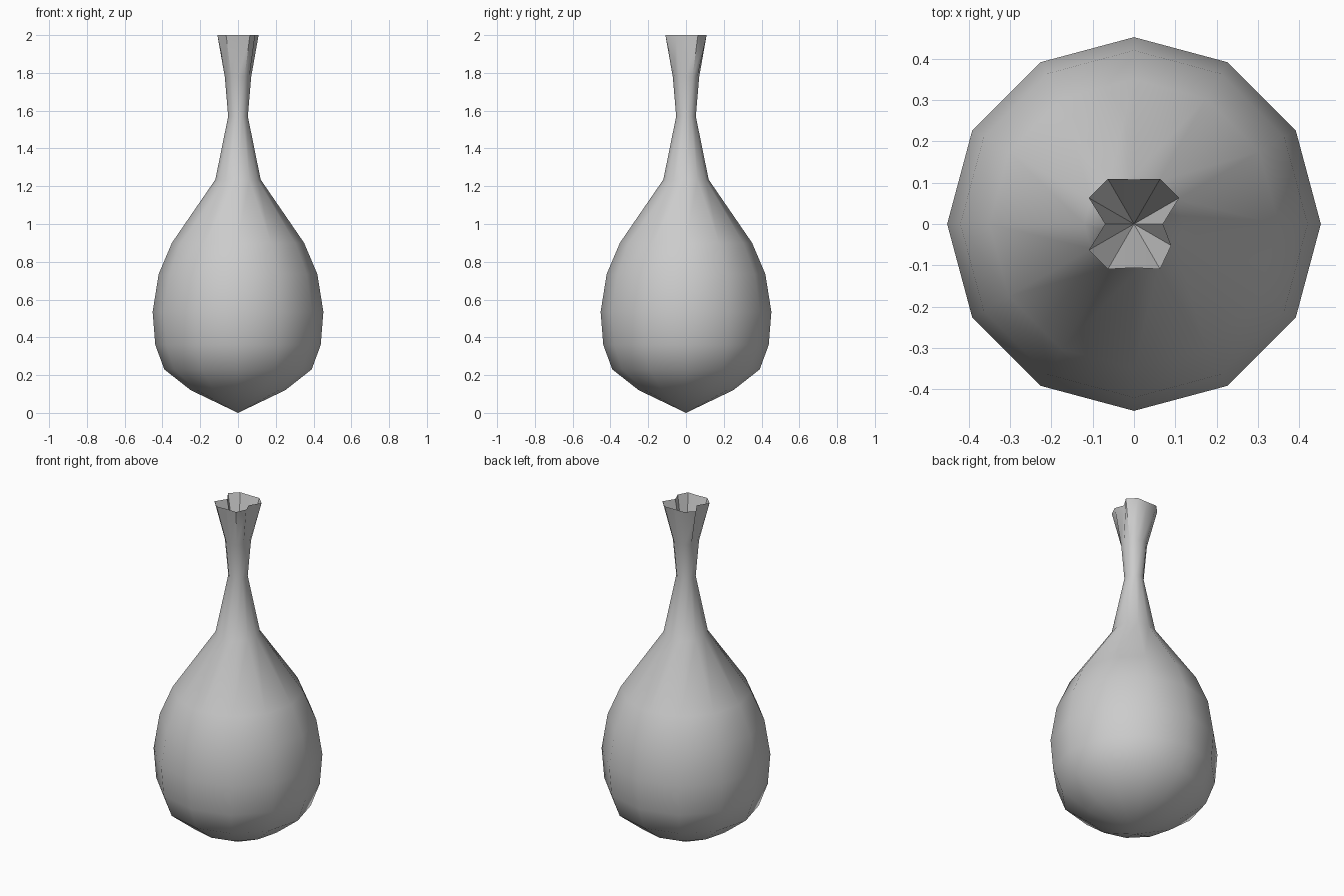
import bpy, bmesh
from math import cos, sin, radians

cube = bpy.data.objects.get("Cube")
if cube:
    bpy.data.objects.remove(cube, do_unlink=True)

SIDES = 12
STEP = 360 / SIDES

# Plain grey material
grey = bpy.data.materials.new("plain grey")
grey.use_nodes = True
colour = (0.6, 0.6, 0.6, 1)
grey.diffuse_color = colour
grey.node_tree.nodes["Principled BSDF"].inputs["Base Color"].default_value = colour

# Body profile (radius, height), from just above the bottom tip to the flare
profile = [(0.25, 0.12), (0.39, 0.23), (0.438, 0.36), (0.452, 0.535), (0.42, 0.735),
           (0.35, 0.9), (0.12, 1.235), (0.052, 1.57), (0.07, 1.78)]

# Pinched mouth: radius by angle, all other corners use the full radius
FULL = 0.126
pinch = {0: 0.07, 180: 0.07, 90: 0.108, 270: 0.106, 330: 0.104}

bm = bmesh.new()


def ring(radius_at, z):
    angles = [i * STEP for i in range(SIDES)]
    return [bm.verts.new((radius_at(a) * cos(radians(a)), radius_at(a) * sin(radians(a)), z))
            for a in angles]


def bridge(low, high):
    for i in range(SIDES):
        j = (i + 1) % SIDES
        bm.faces.new((low[i], low[j], high[j], high[i]))


def fan(loop, tip):
    for i in range(SIDES):
        bm.faces.new((loop[i], loop[(i + 1) % SIDES], tip))


rings = [ring(lambda a, r=r: r, z) for r, z in profile]
rings.append(ring(lambda a: pinch.get(round(a), FULL), 2.0))
for low, high in zip(rings, rings[1:]):
    bridge(low, high)

# Bottom tip and funnel inside the mouth
fan(rings[0][::-1], bm.verts.new((0, 0, 0)))
fan(rings[-1], bm.verts.new((0, 0, 1.6)))

mesh = bpy.data.meshes.new("bulb_with_neck")
bm.to_mesh(mesh)
bm.free()
mesh.materials.append(grey)

body = bpy.data.objects.new("bulb_with_neck", mesh)
bpy.context.collection.objects.link(body)
bpy.context.view_layer.objects.active = body
body.select_set(True)
bpy.ops.object.shade_smooth_by_angle(angle=radians(40))
